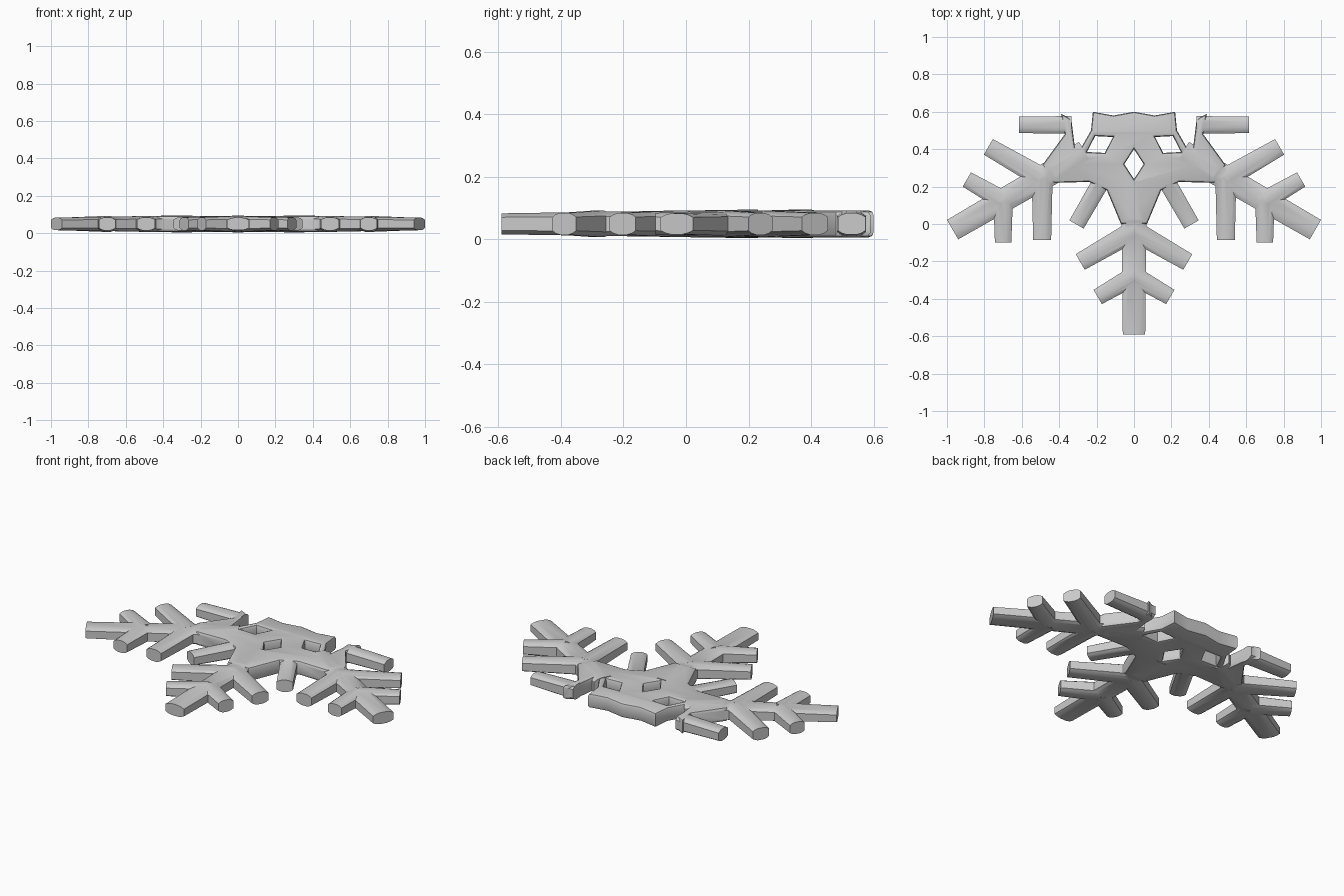
import bpy, bmesh, math
from mathutils import Vector

if "Cube" in bpy.data.objects:
    bpy.data.objects.remove(bpy.data.objects["Cube"])

CENTRE = Vector((0, 0.53))   # hub of the half flake
MID = 0.05                   # middle height
parts = bpy.data.collections.new("flake_parts")
bpy.context.scene.collection.children.link(parts)


def direction(deg):
    a = math.radians(deg)
    return Vector((math.cos(a), math.sin(a)))


def bar(name, start, end, w0, w1, h0, h1):
    """Flat-ended bar with vertical sides and a rounded top and bottom."""
    d = (end - start).normalized()
    side = Vector((-d.y, d.x))
    bm = bmesh.new()
    rings = []
    for p, w, h in ((start, w0, h0), (end, w1, h1)):
        half = [(1, 0.6), (0.72, 0.82), (0.35, 0.96), (-0.35, 0.96), (-0.72, 0.82), (-1, 0.6)]
        section = half + [(-x, -z) for x, z in half]
        rings.append([bm.verts.new((*(p + side * (x * w)), MID + z * h)) for x, z in section])
    n = len(rings[0])
    for i in range(n):
        j = (i + 1) % n
        bm.faces.new((rings[0][i], rings[0][j], rings[1][j], rings[1][i]))
    bm.faces.new(rings[0])
    bm.faces.new(rings[1])
    bmesh.ops.recalc_face_normals(bm, faces=bm.faces)
    me = bpy.data.meshes.new(name)
    bm.to_mesh(me)
    bm.free()
    ob = bpy.data.objects.new(name, me)
    parts.objects.link(ob)


# Three main arms, each with two pairs of side twigs
for k, a in enumerate((-150, -90, -30)):
    d = direction(a)
    bar(f"arm_{k}", CENTRE + d * 0.30, CENTRE + d * 1.12, 0.068, 0.06, 0.048, 0.035)
    for r, length, w in ((0.567, 0.332, 0.048), (0.808, 0.224, 0.044)):
        for s in (-60, 60):
            p = CENTRE + d * r
            bar("twig", p, p + direction(a + s) * length, w + 0.008, w, 0.0445, 0.0365)

# Short arms between the main ones
for a, r in ((-180, 0.335), (-120, 0.24), (-60, 0.24), (0, 0.335)):
    d = direction(a)
    bar("short_arm", CENTRE + d * r, CENTRE + d * 0.615, 0.047, 0.044, 0.044, 0.036)

# Hub plate: mirrored outline with three diamond holes
right = [(0.07, 0.0), (0.145, 0.18), (0.24, 0.225), (0.43, 0.22), (0.49, 0.315), (0.37, 0.48),
         (0.39, 0.59), (0.335, 0.56), (0.31, 0.36), (0.23, 0.5), (0.22, 0.6), (0.11, 0.58)]
outline = right + [(0, 0.6)] + [(-x, y) for x, y in reversed(right)]
loops = [outline]
for a in (-150, -90, -30):
    d = direction(a)
    s = Vector((-d.y, d.x))
    loops.append([CENTRE + d * 0.13, CENTRE + d * 0.21 + s * 0.052,
                  CENTRE + d * 0.29, CENTRE + d * 0.21 - s * 0.052])
cu = bpy.data.curves.new("hub_outline", 'CURVE')
cu.dimensions = '2D'
cu.fill_mode = 'BOTH'
cu.extrude = 0.028
cu.bevel_depth = 0.015
cu.bevel_resolution = 1
cu.offset = -0.015
for pts in loops:
    sp = cu.splines.new('POLY')
    sp.points.add(len(pts) - 1)
    for q, p in zip(sp.points, pts):
        q.co = (p[0], p[1], 0, 1)
    sp.use_cyclic_u = True
tmp = bpy.data.objects.new("hub_outline", cu)
bpy.context.scene.collection.objects.link(tmp)
bpy.context.view_layer.update()
me = bpy.data.meshes.new_from_object(tmp.evaluated_get(bpy.context.evaluated_depsgraph_get()))
bpy.data.objects.remove(tmp)
bm = bmesh.new()
bm.from_mesh(me)
bmesh.ops.remove_doubles(bm, verts=bm.verts, dist=0.0005)
bmesh.ops.recalc_face_normals(bm, faces=bm.faces)
bmesh.ops.translate(bm, verts=bm.verts, vec=(0, 0, MID))
bm.to_mesh(me)
bm.free()
flake = bpy.data.objects.new("half_snowflake", me)
bpy.context.scene.collection.objects.link(flake)

# Fuse everything into one body
mod = flake.modifiers.new("fuse", 'BOOLEAN')
mod.operation = 'UNION'
mod.operand_type = 'COLLECTION'
mod.collection = parts
mod.solver = 'EXACT'
bpy.context.view_layer.objects.active = flake
flake.select_set(True)
bpy.ops.object.modifier_apply(modifier=mod.name)
for ob in list(parts.objects):
    bpy.data.objects.remove(ob)
bpy.data.collections.remove(parts)
bpy.ops.object.shade_smooth_by_angle(angle=math.radians(35))
